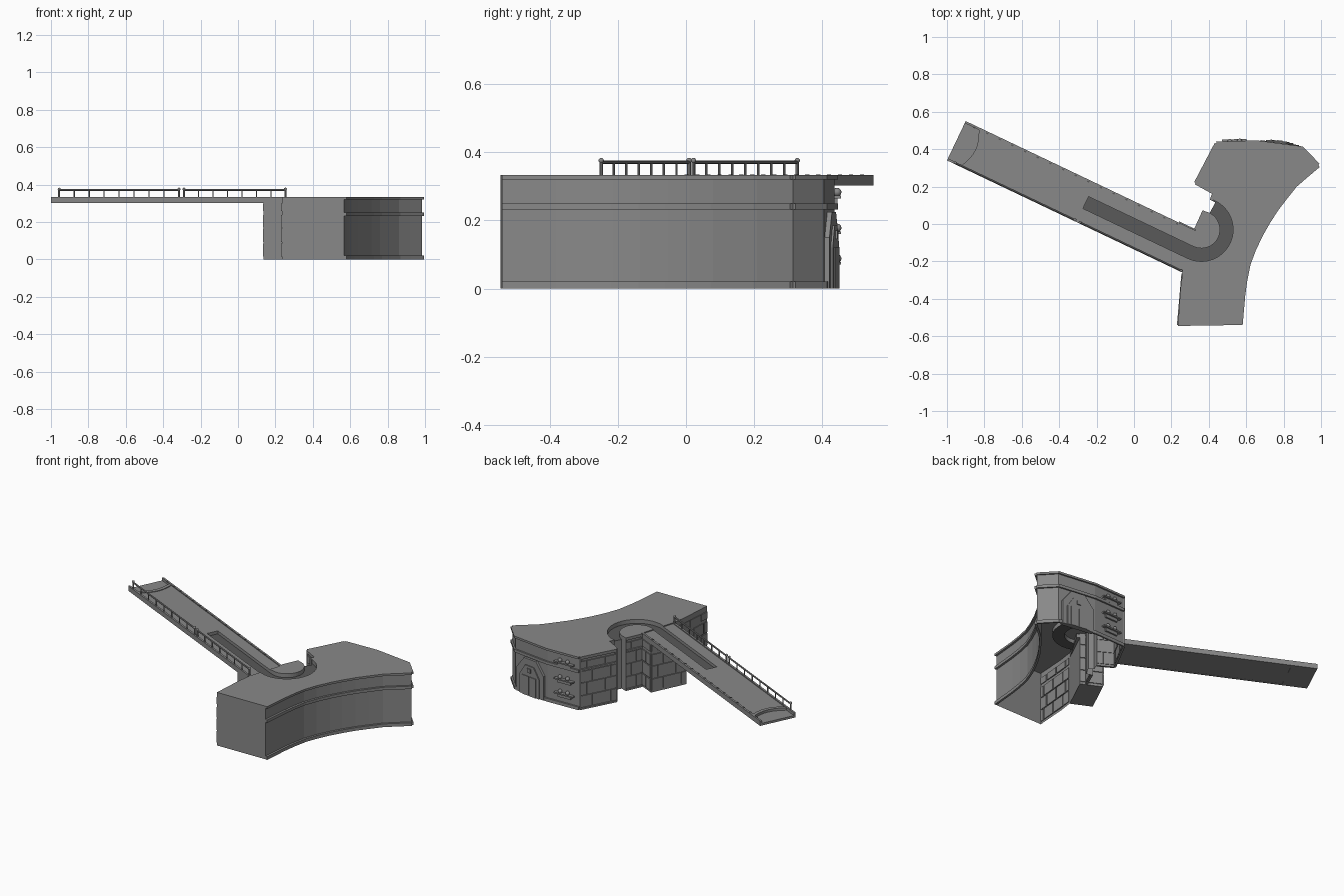
import bpy, bmesh, math
from mathutils import Vector

if "Cube" in bpy.data.objects:
    bpy.data.objects.remove(bpy.data.objects["Cube"])

def mat(name, v):
    m = bpy.data.materials.new(name)
    m.diffuse_color = (v, v, v, 1)
    m.use_nodes = True
    m.node_tree.nodes["Principled BSDF"].inputs["Base Color"].default_value = m.diffuse_color
    return m

STONE = mat("grey_stone", 0.25)
DARK = mat("dark_channel_floor", 0.10)

def finish(bm, name):
    me = bpy.data.meshes.new(name)
    bmesh.ops.recalc_face_normals(bm, faces=bm.faces)
    bm.to_mesh(me)
    bm.free()
    me.materials.append(STONE)
    me.materials.append(DARK)
    ob = bpy.data.objects.new(name, me)
    bpy.context.collection.objects.link(ob)
    return ob

def add_prism(bm, pts, z0, z1):
    lo = [bm.verts.new((p[0], p[1], z0)) for p in pts]
    hi = [bm.verts.new((p[0], p[1], z1)) for p in pts]
    n = len(pts)
    bm.faces.new(lo[::-1])
    bm.faces.new(hi)
    for i in range(n):
        j = (i + 1) % n
        bm.faces.new((lo[i], lo[j], hi[j], hi[i]))

def prism(name, pts, z0, z1):
    bm = bmesh.new()
    add_prism(bm, pts, z0, z1)
    return finish(bm, name)

def outward(p, q):
    d = (Vector(q) - Vector(p)).normalized()
    return Vector((d.y, -d.x))

def add_wall_box(bm, p, q, a, b, z0, z1, out):
    """Box lying on wall p-q, from a to b along it (fractions), standing out."""
    P, Q = Vector(p), Vector(q)
    n = outward(p, q)
    s, e = P.lerp(Q, a), P.lerp(Q, b)
    add_prism(bm, [s - n * .004, s + n * out, e + n * out, e - n * .004], z0, z1)

def add_ball(bm, c, r):
    g = bmesh.ops.create_icosphere(bm, subdivisions=2, radius=r)
    bmesh.ops.translate(bm, verts=g["verts"], vec=c)

def add_rod(bm, a, b, r, n=8):
    a, b = Vector(a), Vector(b)
    g = bmesh.ops.create_cone(bm, cap_ends=True, segments=n, radius1=r, radius2=r, depth=(b - a).length)
    rot = (b - a).to_track_quat('Z', 'Y').to_matrix()
    bmesh.ops.rotate(bm, verts=g["verts"], matrix=rot)
    bmesh.ops.translate(bm, verts=g["verts"], vec=(a + b) / 2)

# Bridge coordinates: u along the deck, v across it
A = Vector((-1, .34))
U = Vector((.903, -.43)).normalized()
V = Vector((-U.y, U.x))
W, L = .233, 1.395
def br(u, v):
    return A + U * u + V * v

# Curved channel cutter running from the bridge around the island
C = Vector((.36, -.03))
angs = [math.radians(68 - i * 183.5 / 20) for i in range(21)]
def ring(r):
    return [C + Vector((math.cos(t), math.sin(t))) * r for t in angs]
outer, inner = ring(.17), ring(.10)
path = outer + [outer[-1] - U * .62, inner[-1] - U * .62] + inner[::-1]
cutter = prism("channel_cutter", path, .308, .40)
cutter.hide_render = True
cutter.hide_viewport = False

def carve(ob, open_bottom=False):
    mod = ob.modifiers.new("channel", 'BOOLEAN')
    mod.operation, mod.object, mod.solver = 'DIFFERENCE', cutter, 'EXACT'
    dg = bpy.context.evaluated_depsgraph_get()
    bm = bmesh.new()
    bm.from_mesh(bpy.data.meshes.new_from_object(ob.evaluated_get(dg)))
    ob.modifiers.clear()
    bm.normal_update()
    for f in bm.faces:
        c = f.calc_center_median()
        f.material_index = int(f.normal.z > .9 and abs(c.z - .308) < .002)
    if open_bottom:
        gone = [f for f in bm.faces if f.normal.z < -.9 and f.calc_center_median().z < .001]
        bmesh.ops.delete(bm, geom=gone, context='FACES')
    bm.to_mesh(ob.data)
    bm.free()

# Main building: hollow shell with a concave rear wall
curve = [(.568, -.54), (.575, -.46), (.582, -.38), (.593, -.30), (.61, -.215), (.64, -.135),
         (.678, -.055), (.715, .01), (.76, .08), (.81, .145), (.86, .208), (.92, .26), (.985, .315)]
back = [(.985, .315), (.90, .405), (.655, .437), (.44, .43)]
side = [(.44, .43), (.33, .22), (.42, .17), (.405, .13), (.435, .115), (.405, .06), (.375, .07), (.33, -.03)]
wing = [(.26, -.26), (.248, -.35), (.235, -.545)]
body = prism("building_shell", curve + back[1:] + side[1:] + wing, 0, .333)
carve(body, True)

# Ledges along the concave wall and the back
def ledge(name, pts, z0, z1, out):
    n = len(pts)
    edge = []
    for i, p in enumerate(pts):
        a, b = pts[max(i - 1, 0)], pts[min(i + 1, n - 1)]
        edge.append(Vector(p) + outward(a, b) * out)
    inn = [Vector(p) for p in pts]
    bm = bmesh.new()
    for i in range(n - 1):
        add_prism(bm, [inn[i], edge[i], edge[i + 1], inn[i + 1]], z0, z1)
    finish(bm, name)

for nm, z0, z1 in (("base_ledge", 0, .02), ("middle_ledge", .232, .25), ("top_ledge", .32, .333)):
    ledge(nm, curve, z0, z1, .013)
    ledge("back_" + nm, back, z0, z1, .010)

# Pier beneath the bridge
pier_pts = [br(1.26, 0), br(L, 0), br(L, W), br(1.26, W)]
pier = prism("bridge_pier", pier_pts, 0, .302)

# Stone cladding panels on the flat walls
walls = [(side[0], side[1]), (side[1], side[2]), (side[6], side[7]), (wing[0], wing[2]),
         (pier_pts[3], pier_pts[0]), (pier_pts[2], pier_pts[3])]
bm = bmesh.new()
rows = [(.015, .085), (.092, .165), (.172, .238), (.258, .30)]
for p, q in walls:
    n = max(1, round((Vector(q) - Vector(p)).length / .11))
    for r, (z0, z1) in enumerate(rows):
        cuts = [0.0] + [(i + (.35 if r % 2 else .65)) / n for i in range(n)] + [1.0]
        for a, b in zip(cuts, cuts[1:]):
            add_wall_box(bm, p, q, a + .015, b - .015, z0, z1, .006)
finish(bm, "wall_panels")

# Corner strips and cornices framing the panelled walls
bm = bmesh.new()
for p, q in walls[:3]:
    add_wall_box(bm, p, q, 0, 1, .242, .253, .009)
    add_wall_box(bm, p, q, 0, 1, .315, .333, .009)
    add_wall_box(bm, p, q, 0, 1, 0, .01, .009)
    add_wall_box(bm, p, q, 0, .04, 0, .33, .009)
    add_wall_box(bm, p, q, .96, 1, 0, .33, .009)
finish(bm, "wall_frames")

# Gabled doorway: raised surround with recessed door leaves
p, q = back[1], back[2]
P, Q = Vector(p), Vector(q)
N = outward(p, q)
def gable(name, a, b, shoulder, peak, depth):
    prof = [(a, 0), (b, 0), (b, shoulder), (b + (a - b) * .28, peak), (a + (b - a) * .28, peak), (a, shoulder)]
    bm = bmesh.new()
    rings = [[bm.verts.new((*(P.lerp(Q, t) + N * d), z)) for t, z in prof] for d in (-.01, depth)]
    bm.faces.new(rings[0])
    bm.faces.new(rings[1][::-1])
    for i in range(6):
        j = (i + 1) % 6
        bm.faces.new((rings[0][i], rings[0][j], rings[1][j], rings[1][i]))
    return finish(bm, name)
gable("door_surround", .08, .92, .15, .225, .014)
gable("door_arch", .20, .80, .12, .185, .020)
bm = bmesh.new()
for a, b in ((.29, .49), (.51, .71)):
    add_wall_box(bm, p, q, a, b, 0, .12, .024)
add_wall_box(bm, p, q, .45, .55, .145, .17, .026)
finish(bm, "door_leaves")

# Ledged wall ornaments beside the corner
p, q = back[2], back[3]
bm = bmesh.new()
for z in (.07, .16, .265):
    add_wall_box(bm, p, q, .25, .85, z, z + .008, .02)
    add_wall_box(bm, p, q, .35, .75, z - .02, z, .010)
    for t in (.42, .66):
        c = Vector(p).lerp(Vector(q), t) + outward(p, q) * .010
        add_ball(bm, (c.x, c.y, z + .018), .013)
finish(bm, "wall_ornaments")

# Bridge deck with a curved step near its free end
arc = [br(.085 + .035 * math.sin(math.pi * i / 10), W * (1 - i / 10)) for i in range(11)]
deck = prism("bridge_deck", arc + [br(L, 0), br(L + .02, W)], .303, .327)
carve(deck)
prism("bridge_tip", [br(0, 0), br(.15, 0), br(.15, W), br(0, W)], .302, .316)
step = [br(.078 + .035 * math.sin(math.pi * i / 10), W * (1 - i / 10)) for i in range(11)]
prism("step_lip", step + [pt + U * .016 for pt in arc[::-1]], .31, .331)
for nm, v0, v1 in (("front_curb", 0, .012), ("back_curb", W - .012, W)):
    prism(nm, [br(0, v0), br(L, v0), br(L, v1), br(0, v1)], .302, .333)

# Railing along the front curb, in two lengths
def railing(name, u0, u1, n):
    bm = bmesh.new()
    pt = lambda u, z: (*br(u, .007), z)
    for i in range(n):
        u = u0 + (u1 - u0) * i / (n - 1)
        end = i in (0, n - 1)
        add_rod(bm, pt(u, .33), pt(u, .374), .0055 if end else .0035)
        if end:
            add_ball(bm, pt(u, .376), .008)
    add_rod(bm, pt(u0, .371), pt(u1, .371), .005)
    finish(bm, name)
railing("outer_railing", .045, .755, 9)
railing("inner_railing", .785, 1.385, 8)

# Empty post sockets along the back curb
bm = bmesh.new()
for i in range(17):
    u = .05 + i * .075
    add_prism(bm, [br(u, W - .014), br(u + .012, W - .014), br(u + .012, W - .006), br(u, W - .006)], .33, .3345)
sockets = finish(bm, "post_sockets")
for f in sockets.data.polygons:
    f.material_index = 1

# Smooth the rounded and curved parts, keeping sharp edges
for ob in list(bpy.data.objects):
    ob.select_set(ob.name.endswith(("ornaments", "railing", "ledge")))
    if ob.select_get():
        bpy.context.view_layer.objects.active = ob
bpy.ops.object.shade_smooth_by_angle(angle=math.radians(40))
